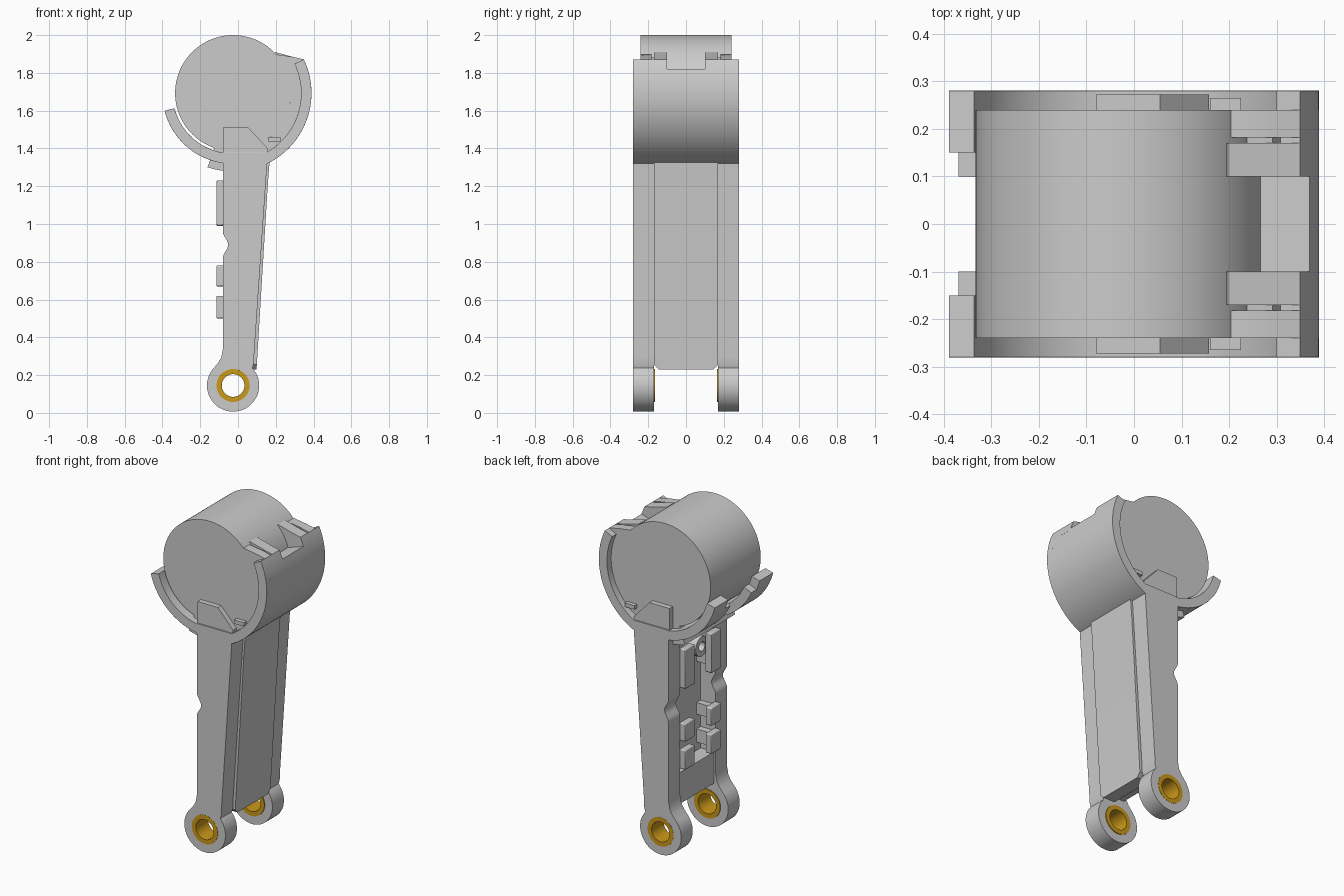
import bpy, bmesh
from math import sin, cos, radians, pi

if "Cube" in bpy.data.objects:
    bpy.data.objects.remove(bpy.data.objects["Cube"], do_unlink=True)


def material(name, rgb):
    m = bpy.data.materials.new(name)
    m.use_nodes = True
    m.diffuse_color = (*rgb, 1)
    m.node_tree.nodes["Principled BSDF"].inputs["Base Color"].default_value = (*rgb, 1)
    return m


GREY = material("light grey", (0.6, 0.6, 0.6))
BRASS = material("brass", (0.6, 0.32, 0.01))
CX, CZ = -0.026, 1.693      # drum centre
PZ = 0.145                  # pivot height
R_DRUM, R_LIP, R_RIM, R_OUT = 0.307, 0.375, 0.36, 0.415


def finish(name, mesh, mat, bevel=0):
    mesh.materials.clear()
    mesh.materials.append(mat)
    mesh.shade_smooth()
    mesh.set_sharp_from_angle(angle=radians(30))
    ob = bpy.data.objects.new(name, mesh)
    bpy.context.collection.objects.link(ob)
    if bevel:
        b = ob.modifiers.new("Edge", "BEVEL")
        b.width, b.segments, b.limit_method = bevel, 2, "ANGLE"
        b.angle_limit = radians(40)
    return ob


def prism(name, loops, y0, y1, mat=GREY, bevel=0):
    """Extrude closed x-z outlines (later ones are holes) from y0 to y1."""
    cu = bpy.data.curves.new(name, "CURVE")
    cu.dimensions, cu.fill_mode = "2D", "BOTH"
    cu.extrude = abs(y1 - y0) / 2
    for loop in loops:
        sp = cu.splines.new("POLY")
        sp.points.add(len(loop) - 1)
        for p, (x, z) in zip(sp.points, loop):
            p.co = (x, z, 0, 1)
        sp.use_cyclic_u = True
    tmp = bpy.data.objects.new("tmp", cu)
    bpy.context.collection.objects.link(tmp)
    bpy.context.view_layer.update()
    mesh = bpy.data.meshes.new_from_object(tmp.evaluated_get(bpy.context.evaluated_depsgraph_get()))
    bpy.data.objects.remove(tmp)
    bm = bmesh.new()
    bm.from_mesh(mesh)
    bmesh.ops.remove_doubles(bm, verts=bm.verts, dist=1e-5)
    for v in bm.verts:
        x, z, d = v.co
        v.co = (x, (y0 + y1) / 2 - d, z)
    bmesh.ops.recalc_face_normals(bm, faces=bm.faces)
    bm.to_mesh(mesh)
    bm.free()
    return finish(name, mesh, mat, bevel)


def arc(r, a0, a1, cx=CX, cz=CZ):
    n = max(2, int(abs(a1 - a0) / 3))
    angles = [radians(a0 + (a1 - a0) * i / n) for i in range(n + 1)]
    return [(cx + r * cos(a), cz + r * sin(a)) for a in angles]


def circle(r, cx=CX, cz=PZ):
    return arc(r, 0, 357, cx, cz)


def band(r0, r1, a0, a1):
    return [arc(r1, a0, a1) + arc(r0, a1, a0)]


def rect(x0, x1, z0, z1):
    return [[(x0, z0), (x1, z0), (x1, z1), (x0, z1)]]


# Drum
prism("drum", [arc(R_DRUM, 0, 358)], -0.24, 0.24)

# Cradle under the drum
prism("cradle_middle", band(R_DRUM, R_OUT, 18, -109), -0.24, 0.24)

# Arm outline: pivot eye, fillet, straight back edge with a finger notch, tapered front edge
notch = [(-0.08 + 0.014 * (1 - cos(2 * pi * i / 12)), 0.82 + 0.14 * i / 12) for i in range(13)]
arm = arc(0.138, 42, -222, CX, PZ)
arm += [(-0.105, 0.265), (-0.088, 0.295), (-0.08, 0.34)] + notch
arm += [(-0.08, 1.38), (0.158, 1.38), (0.085, 0.30), (0.084, 0.262)]

upper_tab = [(-0.08, 1.375), (-0.08, 1.51), (0.055, 1.51), (0.158, 1.40), (0.158, 1.375)]
tip_base = arc(R_OUT, 16, 25.5)

for s, side in ((-1, "front"), (1, "rear")):
    # Side arm with bushed pivot
    prism(side + "_arm", [arm, circle(0.087)], s * 0.17, s * 0.28, bevel=0.006)
    prism(side + "_bushing", [circle(0.087), circle(0.06)], s * 0.165, s * 0.281, BRASS)
    prism(side + "_arm_tab", [upper_tab], s * 0.238, s * 0.272)

    # Cradle rim, raised clips and the short opposite lip
    prism(side + "_cradle_rim", band(R_RIM, R_OUT, 25.5, -80), s * 0.235, s * 0.28, bevel=0.004)
    prism(side + "_cradle_shoulder", band(R_RIM, R_OUT, 25.5, 15), s * 0.1, s * 0.24)
    for part, y0, y1, tip, a in (("inner", 0.1, 0.17, (0.197, 1.91), 44),
                                 ("outer", 0.182, 0.24, (0.207, 1.897), 41.5)):
        clip = tip_base + [(0.29, 1.885), tip] + arc(R_DRUM, a, 16)
        prism(f"{side}_{part}_clip", [clip], s * y0, s * y1)
    prism(side + "_clip_root", band(R_DRUM, R_RIM + 0.01, 31, 16), s * 0.165, s * 0.185)
    prism(side + "_lip", band(0.32, R_LIP, 194.5, 268), s * 0.15, s * 0.28, bevel=0.006)
    prism(side + "_lip_inner", band(0.32, R_LIP, 204, 260), s * 0.1, s * 0.155, bevel=0.006)
    prism(side + "_rim_stop", rect(0.16, 0.225, 1.437, 1.46), s * 0.235, s * 0.265)

    # Cable clips on the open side
    for i, (z0, z1) in enumerate(((0.5, 0.62), (0.67, 0.78), (0.99, 1.23))):
        prism(f"{side}_cable_clip_{i}", rect(-0.115, -0.075, z0, z1), s * 0.08, s * 0.171, bevel=0.006)
        prism(f"{side}_clip_stem_{i}", rect(-0.08, 0.05, z0 + 0.02, z1 - 0.02), s * 0.13, s * 0.171)

# Cover panel between the arms, with chamfered lower corners
panel = prism("cover_panel", [[(0.02, 0.23), (0.098, 0.23), (0.158, 1.215), (0.168, 1.34), (0.02, 1.34)]],
              -0.169, 0.169)
bm = bmesh.new()
bm.from_mesh(panel.data)
corners = [e for e in bm.edges if all(v.co.z < 0.24 for v in e.verts)
           and abs(e.verts[0].co.y - e.verts[1].co.y) < 0.01]
bmesh.ops.bevel(bm, geom=corners, offset=0.025, segments=1, affect="EDGES")
bm.to_mesh(panel.data)
bm.free()

# Lower bridge and screw boss inside the frame
prism("lower_bridge", rect(-0.07, 0.06, 0.28, 0.47), -0.171, 0.171)
boss = prism("screw_boss", [circle(0.06, 0, 0), circle(0.028, 0, 0)], -0.03, 0.065)
boss.rotation_euler.z = pi / 2
boss.location = (0, -0.06, 1.15)
